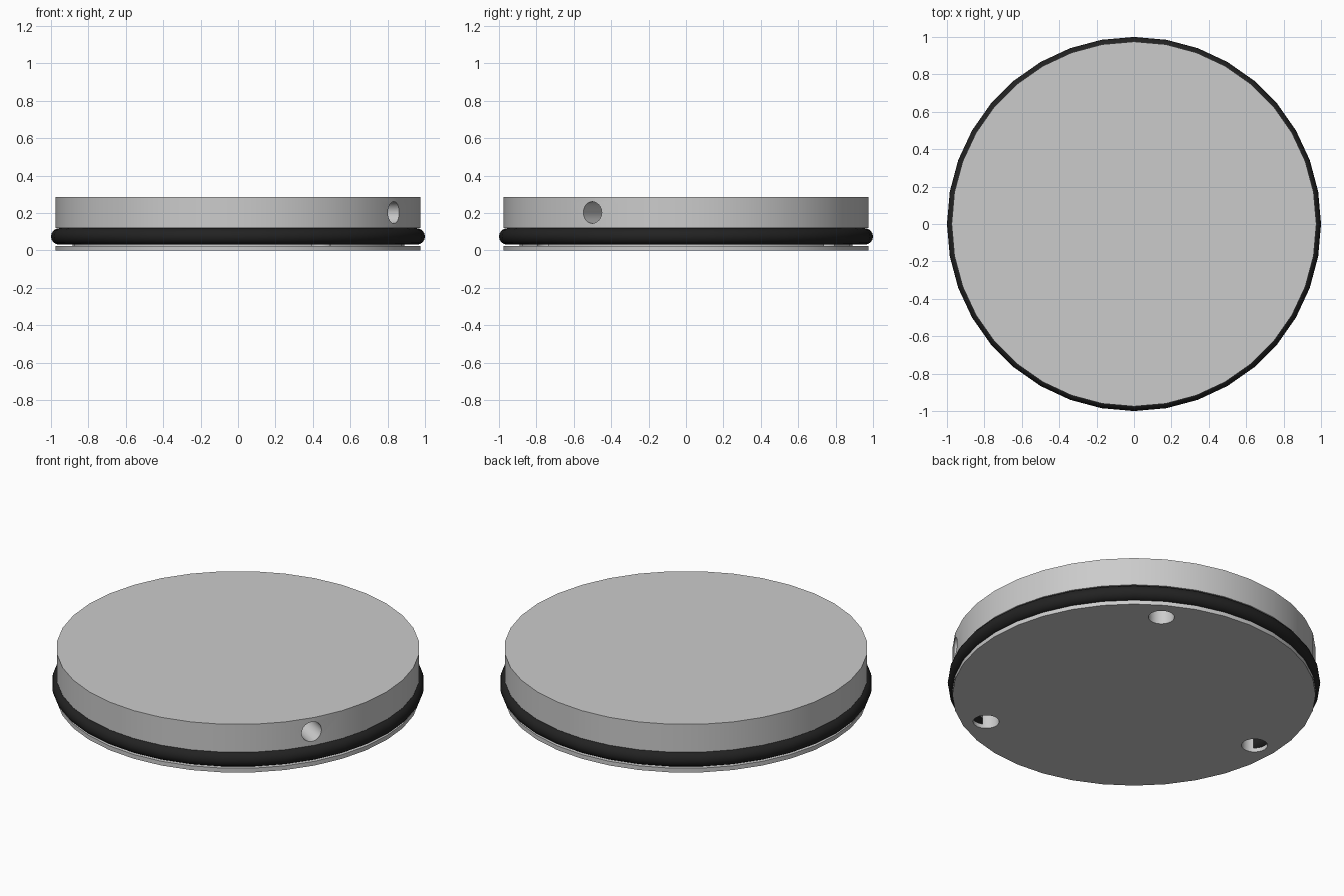
import bpy, bmesh
from math import radians, cos, sin, tau, pi
from mathutils import Matrix

SIDES = 36

default = bpy.data.objects.get("Cube")
if default:
    bpy.data.objects.remove(default, do_unlink=True)


def material(name, value):
    mat = bpy.data.materials.new(name)
    mat.use_nodes = True
    colour = (value, value, value, 1)
    mat.diffuse_color = colour
    mat.node_tree.nodes["Principled BSDF"].inputs["Base Color"].default_value = colour
    return mat


def finish(bm, name, mat):
    bmesh.ops.recalc_face_normals(bm, faces=bm.faces[:])
    mesh = bpy.data.meshes.new(name)
    bm.to_mesh(mesh)
    bm.free()
    mesh.materials.append(mat)
    obj = bpy.data.objects.new(name, mesh)
    bpy.context.collection.objects.link(obj)
    return obj


def lathe(name, profile, mat, closed=False):
    """Turn (radius, z) points around z; open profiles get flat end caps."""
    bm = bmesh.new()
    rings = [[bm.verts.new((r * cos(tau * i / SIDES), r * sin(tau * i / SIDES), z))
              for i in range(SIDES)] for r, z in profile]
    pairs = list(zip(rings, rings[1:]))
    if closed:
        pairs.append((rings[-1], rings[0]))
    else:
        bm.faces.new(rings[0])
        bm.faces.new(rings[-1])
    for a, b in pairs:
        for i in range(SIDES):
            j = (i + 1) % SIDES
            bm.faces.new((a[i], a[j], b[j], b[i]))
    return finish(bm, name, mat)


def drill(target, matrix, radius, length):
    """Cut a round hole with a cylinder placed by the matrix."""
    bm = bmesh.new()
    bmesh.ops.create_cone(bm, cap_ends=True, segments=24, radius1=radius,
                          radius2=radius, depth=length, matrix=matrix)
    cutter = finish(bm, "hole_cutter", target.data.materials[0])
    cutter.hide_render = True
    mod = target.modifiers.new("hole", 'BOOLEAN')
    mod.operation = 'DIFFERENCE'
    mod.solver = 'EXACT'
    mod.object = cutter
    bpy.context.view_layer.objects.active = target
    bpy.ops.object.modifier_apply(modifier=mod.name)
    bpy.data.objects.remove(cutter, do_unlink=True)


def smooth(obj):
    bpy.ops.object.select_all(action='DESELECT')
    obj.select_set(True)
    bpy.context.view_layer.objects.active = obj
    bpy.ops.object.shade_smooth_by_angle(angle=radians(35))


metal = material("light grey metal", 0.6)
rubber = material("black rubber", 0.016)

# Disc body with a groove near its base
body = lathe("disc_body", [(0.975, 0), (0.975, 0.025), (0.89, 0.025), (0.89, 0.12),
                           (0.975, 0.12), (0.975, 0.285)], metal)

# Three blind holes in the underside
for angle in (60, 180, 300):
    spot = Matrix.Rotation(radians(angle), 4, 'Z') @ Matrix.Translation((0.845, 0, 0))
    drill(body, spot, 0.07, 0.36)

# One radial hole in the side wall
side = (Matrix.Rotation(radians(-31), 4, 'Z') @ Matrix.Translation((0.975, 0, 0.203))
        @ Matrix.Rotation(pi / 2, 4, 'Y'))
drill(body, side, 0.058, 0.5)
smooth(body)

# Sealing ring seated in the groove
ring = lathe("sealing_ring", [(0.956 + 0.044 * cos(tau * k / 16), 0.075 + 0.044 * sin(tau * k / 16))
                              for k in range(16)], rubber, closed=True)
smooth(ring)
